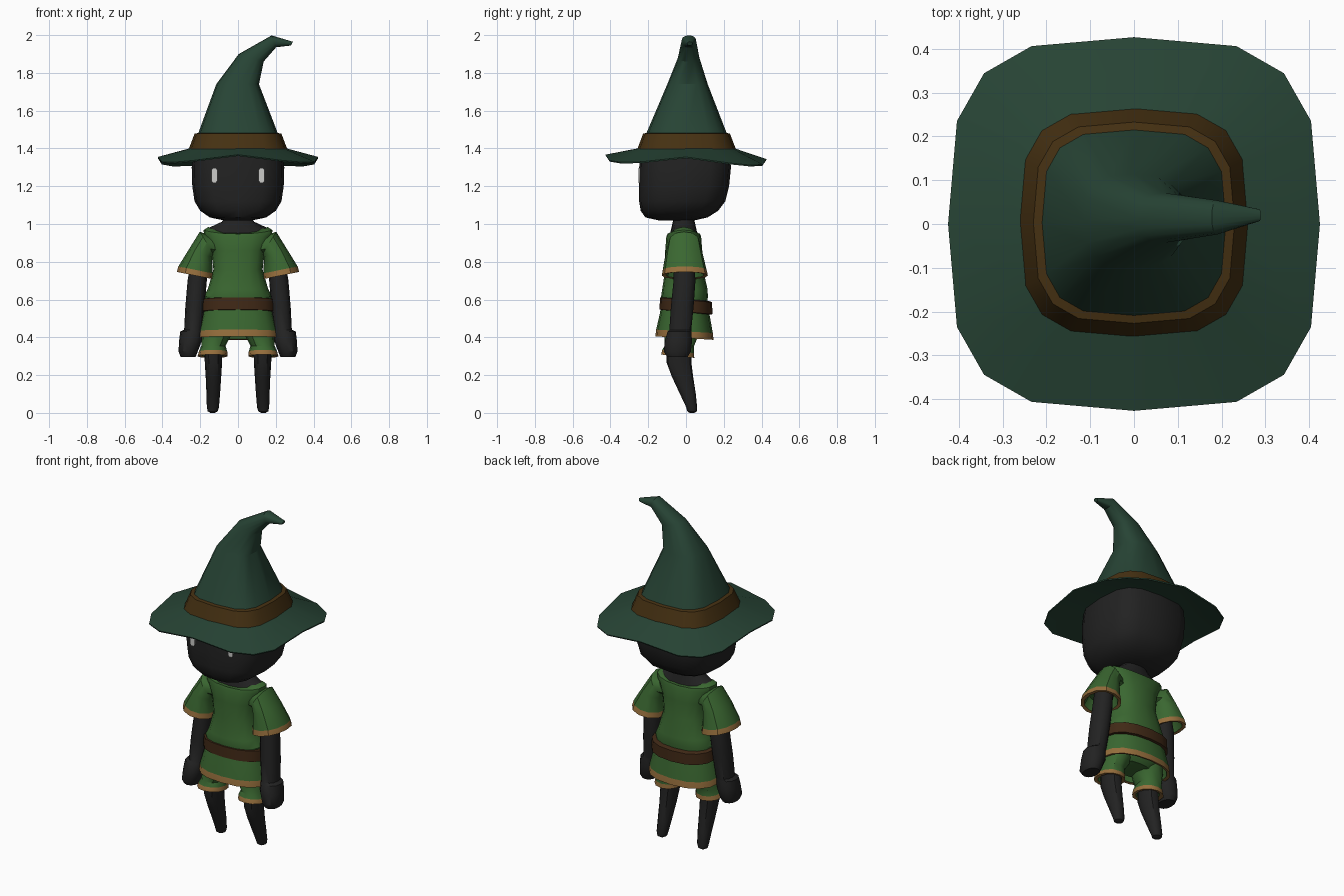
import bpy, bmesh, math


def material(name, rgb):
    m = bpy.data.materials.new(name)
    m.diffuse_color = (*rgb, 1)
    return m


HAT = material("dark green felt", (0.020, 0.057, 0.035))
BAND = material("hat band brown", (0.060, 0.030, 0.006))
SKIN = material("charcoal skin", (0.016, 0.016, 0.016))
CLOTH = material("tunic green", (0.042, 0.135, 0.030))
TRIM = material("tan trim", (0.30, 0.155, 0.045))
BELT = material("belt brown", (0.052, 0.022, 0.008))
EYE = material("pale grey", (0.60, 0.60, 0.58))


def ring(cx, cy, cz, rx, ry, sx=0, sy=0, p=0.85, n=16, f=None):
    """Rounded-square ring; sx, sy tilt it and f(ux, uy) lifts it locally."""
    pts = []
    for i in range(n):
        a = 2 * math.pi * i / n
        c, s = round(math.cos(a), 6), round(math.sin(a), 6)
        ux, uy = math.copysign(abs(c) ** p, c), math.copysign(abs(s) ** p, s)
        z = cz + sx * ux * rx + sy * uy * ry + (f(ux, uy) if f else 0)
        pts.append((cx + ux * rx, cy + uy * ry, z))
    return pts


def loft(name, rings, mats, bands=None, angle=35):
    """Skin closed rings; bands maps a segment number to a material slot."""
    bm = bmesh.new()
    vs = [[bm.verts.new(p) for p in r] for r in rings]
    n = len(vs[0])
    for k in range(len(vs) - 1):
        for i in range(n):
            j = (i + 1) % n
            fc = bm.faces.new((vs[k][i], vs[k][j], vs[k + 1][j], vs[k + 1][i]))
            fc.material_index = (bands or {}).get(k, 0)
    bm.faces.new(vs[0])
    bm.faces.new(vs[-1])
    bmesh.ops.recalc_face_normals(bm, faces=bm.faces)
    me = bpy.data.meshes.new(name)
    bm.to_mesh(me)
    bm.free()
    for m in mats:
        me.materials.append(m)
    ob = bpy.data.objects.new(name, me)
    bpy.context.collection.objects.link(ob)
    bpy.ops.object.select_all(action='DESELECT')
    ob.select_set(True)
    bpy.context.view_layer.objects.active = ob
    bpy.ops.object.shade_smooth_by_angle(angle=math.radians(angle))
    return ob


SQ = 0.62


# Hat: drooping brim, band and bent cone in one loft
def droop(ux, uy):
    return -0.055 * abs(ux * uy) - 0.012 * uy * abs(uy) + 0.003


loft("hat", [
    ring(0, 0, 1.372, 0.235, 0.235, p=SQ),
    ring(0, 0, 1.345, 0.424, 0.424, p=SQ, f=droop),
    ring(0, 0, 1.352, 0.425, 0.427, p=SQ, f=droop),
    ring(0, 0.003, 1.402, 0.250, 0.250, p=SQ),
    ring(0, 0.003, 1.396, 0.261, 0.261, p=SQ),
    ring(0, 0.003, 1.478, 0.230, 0.230, p=SQ),
    ring(0, 0.003, 1.482, 0.210, 0.212, p=SQ),
    ring(-0.002, 0.008, 1.74, 0.113, 0.107, p=0.75),
    ring(0.07, 0.014, 1.88, 0.066, 0.057, sx=-0.3),
    ring(0.19, 0.015, 1.967, 0.012, 0.039, sx=-2.6),
    ring(0.285, 0.02, 1.955, -0.005, 0.014, sx=2),
], [HAT, BAND], {3: 1, 4: 1, 5: 1}, angle=30)

# Head
loft("head", [
    ring(0, -0.05, 1.018, 0.07, 0.09, p=0.8),
    ring(0, -0.05, 1.035, 0.15, 0.165, p=0.75),
    ring(0, -0.035, 1.07, 0.20, 0.205, p=0.68),
    ring(0, -0.02, 1.12, 0.23, 0.228, p=0.65),
    ring(0, -0.01, 1.20, 0.242, 0.238, p=SQ),
    ring(0, -0.005, 1.30, 0.245, 0.243, p=SQ),
    ring(0, -0.005, 1.385, 0.235, 0.235, p=SQ),
], [SKIN])


# Neck and the bare skin inside the collar
def collar(ux, uy):
    return -0.04 * uy * uy


loft("neck", [
    ring(0, -0.012, 0.94, 0.14, 0.07),
    ring(0, -0.012, 0.981, 0.152, 0.074, f=collar),
    ring(0, -0.012, 1.012, 0.085, 0.058),
    ring(0, -0.012, 1.06, 0.055, 0.05),
], [SKIN])

# Tunic body, bloused over the belt
loft("tunic_body", [
    ring(0, -0.005, 0.57, 0.17, 0.115),
    ring(0, -0.008, 0.615, 0.180, 0.124),
    ring(0, -0.006, 0.655, 0.160, 0.120),
    ring(0, -0.010, 0.76, 0.130, 0.100),
    ring(0, -0.012, 0.86, 0.143, 0.098),
    ring(0, -0.012, 0.935, 0.180, 0.092),
    ring(0, -0.012, 0.968, 0.182, 0.086, f=lambda x, y: -0.02 * y * y),
    ring(0, -0.012, 0.985, 0.156, 0.078, f=collar),
], [CLOTH])

# Tunic skirt with a hem that turns inward
loft("tunic_skirt", [
    ring(0, -0.005, 0.59, 0.175, 0.122, sy=-0.08),
    ring(0, -0.006, 0.52, 0.188, 0.132, sy=-0.06),
    ring(0, -0.008, 0.432, 0.212, 0.150, sy=-0.06),
    ring(0, -0.008, 0.396, 0.216, 0.154, sy=-0.06),
    ring(0, -0.008, 0.400, 0.198, 0.138, sy=-0.06),
    ring(0, -0.006, 0.50, 0.175, 0.120),
], [CLOTH, TRIM], {2: 1, 3: 1})

# Belt
loft("belt", [
    ring(0, 0, 0.532, 0.180, 0.126, sy=-0.09),
    ring(0, 0, 0.535, 0.197, 0.140, sy=-0.09),
    ring(0, 0, 0.598, 0.194, 0.138, sy=-0.09),
    ring(0, 0, 0.603, 0.175, 0.122, sy=-0.09),
], [BELT])

# Seat of the shorts
loft("shorts_seat", [
    ring(0, -0.02, 0.405, 0.11, 0.075),
    ring(0, -0.015, 0.44, 0.165, 0.10),
    ring(0, -0.01, 0.54, 0.17, 0.11),
], [CLOTH])

for side, label in ((-1, "left"), (1, "right")):
    def r(cx, cy, cz, rx, ry, sx=0, sy=0, p=0.9, n=12):
        return ring(side * cx, cy, cz, rx, ry, side * sx, sy, p, n)

    # Flared sleeve with trimmed cuff
    loft(label + "_sleeve", [
        r(0.125, -0.01, 0.89, 0.03, 0.065, sx=1.7),
        r(0.166, -0.01, 0.90, 0.036, 0.083, sx=1.65),
        r(0.198, -0.01, 0.845, 0.060, 0.098, sx=0.4),
        r(0.225, -0.007, 0.757, 0.091, 0.116, sx=0.2),
        r(0.228, -0.006, 0.727, 0.096, 0.122, sx=0.2),
        r(0.226, -0.006, 0.730, 0.078, 0.103, sx=0.2),
        r(0.215, -0.008, 0.79, 0.060, 0.085, sx=0.2),
    ], [CLOTH, TRIM], {3: 1, 4: 1})

    # Arm and mitten hand
    loft(label + "_arm", [
        r(0.20, -0.01, 0.84, 0.045, 0.052),
        r(0.216, -0.008, 0.70, 0.051, 0.058),
        r(0.228, -0.02, 0.56, 0.051, 0.060),
        r(0.238, -0.03, 0.44, 0.047, 0.058),
        r(0.248, -0.035, 0.43, 0.058, 0.063),
        r(0.252, -0.04, 0.38, 0.060, 0.072),
        r(0.264, -0.046, 0.325, 0.051, 0.072),
        r(0.264, -0.046, 0.297, 0.040, 0.055),
    ], [SKIN])

    # Shorts leg with trimmed cuff
    loft(label + "_shorts_leg", [
        r(0.10, -0.015, 0.48, 0.085, 0.095),
        r(0.115, -0.025, 0.41, 0.078, 0.090),
        r(0.130, -0.035, 0.355, 0.064, 0.078),
        r(0.132, -0.042, 0.325, 0.075, 0.084, sy=-0.1),
        r(0.134, -0.044, 0.300, 0.080, 0.088, sy=-0.1),
        r(0.132, -0.044, 0.304, 0.058, 0.070, sy=-0.1),
        r(0.130, -0.04, 0.34, 0.045, 0.055),
    ], [CLOTH, TRIM], {3: 1, 4: 1})

    # Bare tapered leg
    loft(label + "_leg", [
        r(0.130, -0.038, 0.36, 0.048, 0.066),
        r(0.130, -0.038, 0.27, 0.046, 0.066),
        r(0.130, -0.018, 0.19, 0.041, 0.056),
        r(0.131, 0.010, 0.10, 0.036, 0.042),
        r(0.133, 0.030, 0.03, 0.032, 0.029),
        r(0.134, 0.032, 0.008, 0.026, 0.025),
        r(0.134, 0.032, 0.0, 0.012, 0.012),
    ], [SKIN])

    # Eye plate
    loft(label + "_eye", [
        [(side * 0.125 + 0.016 * x, y, 1.257 + 0.040 * z) for x, z in
         ((-1, -.7), (-.5, -1), (.5, -1), (1, -.7), (1, .7), (.5, 1), (-.5, 1), (-1, .7))]
        for y in (-0.243, -0.251)
    ], [EYE])
